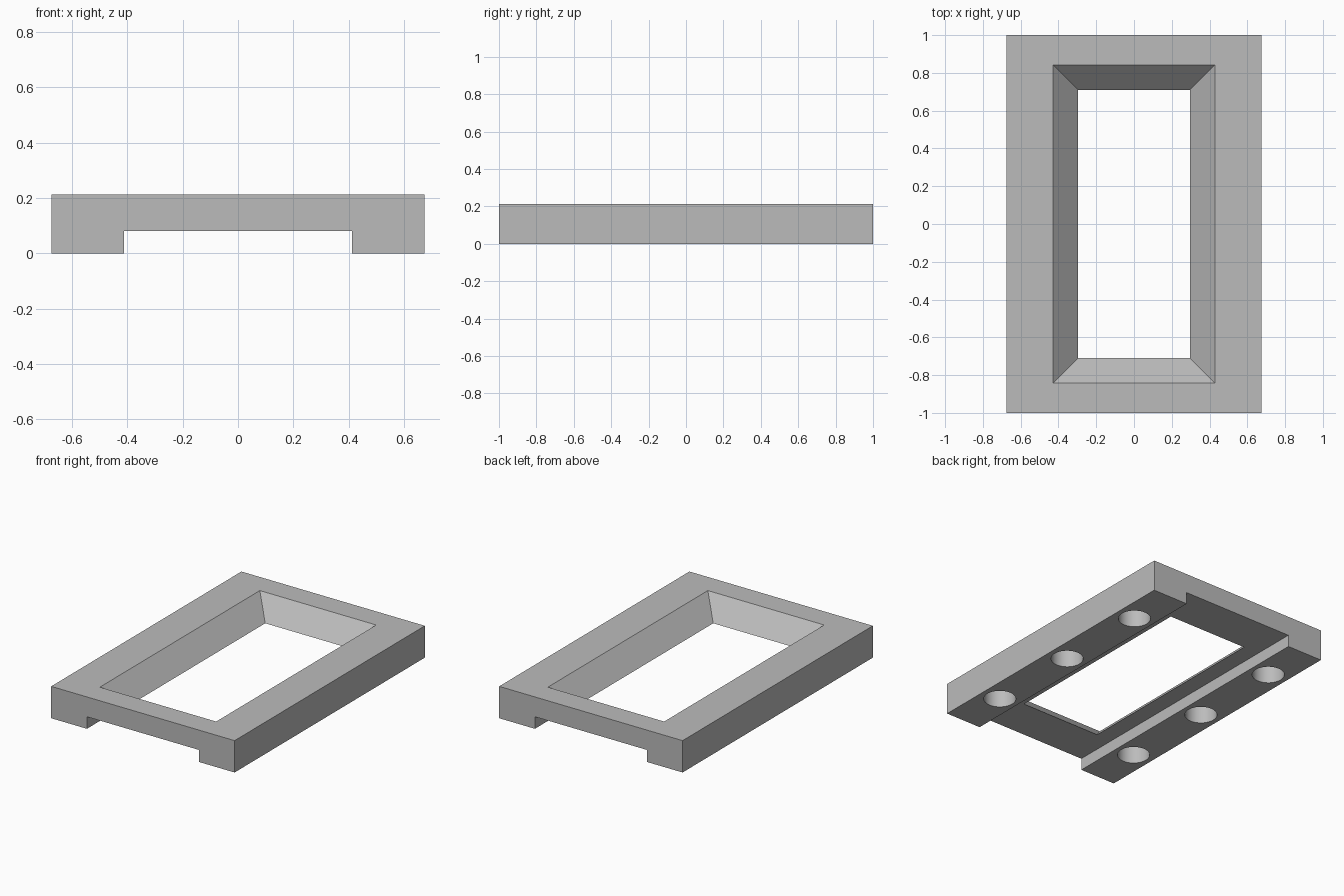
import bpy
import bmesh
from math import radians

HALF_X, HALF_Y, TOP = 0.675, 1.0, 0.212
NOTCH_X, NOTCH_Z = 0.412, 0.08
OPEN_X, OPEN_Y = 0.296, 0.709      # opening half sizes at the notch ceiling
HOLE_X, HOLE_Y, HOLE_R, HOLE_DEPTH = 0.542, 0.65, 0.1, 0.16

cube = bpy.data.objects.get("Cube")
if cube:
    bpy.data.objects.remove(cube, do_unlink=True)

grey = bpy.data.materials.new("mid_grey")
grey.use_nodes = True
colour = (0.5, 0.5, 0.5, 1)
grey.diffuse_color = colour
grey.node_tree.nodes["Principled BSDF"].inputs["Base Color"].default_value = colour


def make_object(name, bm):
    bmesh.ops.recalc_face_normals(bm, faces=bm.faces)
    mesh = bpy.data.meshes.new(name)
    bm.to_mesh(mesh)
    bm.free()
    mesh.materials.append(grey)
    obj = bpy.data.objects.new(name, mesh)
    bpy.context.collection.objects.link(obj)
    return obj


def cut(target, cutter):
    cutter.hide_render = True
    mod = target.modifiers.new("cut", 'BOOLEAN')
    mod.operation, mod.solver, mod.object = 'DIFFERENCE', 'EXACT', cutter
    bpy.context.view_layer.objects.active = target
    bpy.ops.object.modifier_apply(modifier=mod.name)
    bpy.data.objects.remove(cutter, do_unlink=True)


# Frame body: channel profile extruded from front to back
half = [(NOTCH_X, NOTCH_Z), (NOTCH_X, 0), (HALF_X, 0), (HALF_X, TOP)]
profile = half + [(-x, z) for x, z in reversed(half)]
bm = bmesh.new()
face = bm.faces.new([bm.verts.new((x, -HALF_Y, z)) for x, z in profile])
grown = bmesh.ops.extrude_face_region(bm, geom=[face])["geom"]
bmesh.ops.translate(bm, vec=(0, 2 * HALF_Y, 0),
                    verts=[v for v in grown if isinstance(v, bmesh.types.BMVert)])
frame = make_object("frame", bm)

# Bevelled opening: tapered block with sides sloping at 45 degrees
bm = bmesh.new()
bmesh.ops.create_cube(bm, size=2)
for v in bm.verts:
    z = TOP + 0.05 if v.co.z > 0 else NOTCH_Z - 0.04
    grow = z - NOTCH_Z
    v.co = (v.co.x * (OPEN_X + grow), v.co.y * (OPEN_Y + grow), z)
cut(frame, make_object("opening_cutter", bm))

# Blind round holes in the underside of both rails
for x in (-HOLE_X, HOLE_X):
    for y in (-HOLE_Y, 0, HOLE_Y):
        bm = bmesh.new()
        bmesh.ops.create_cone(bm, cap_ends=True, segments=48, radius1=HOLE_R,
                              radius2=HOLE_R, depth=2 * HOLE_DEPTH)
        bmesh.ops.translate(bm, vec=(x, y, 0), verts=bm.verts)
        cut(frame, make_object("hole_cutter", bm))

# Smooth hole walls, sharp edges elsewhere
bpy.ops.object.select_all(action='DESELECT')
frame.select_set(True)
bpy.context.view_layer.objects.active = frame
bpy.ops.object.shade_smooth_by_angle(angle=radians(30))
